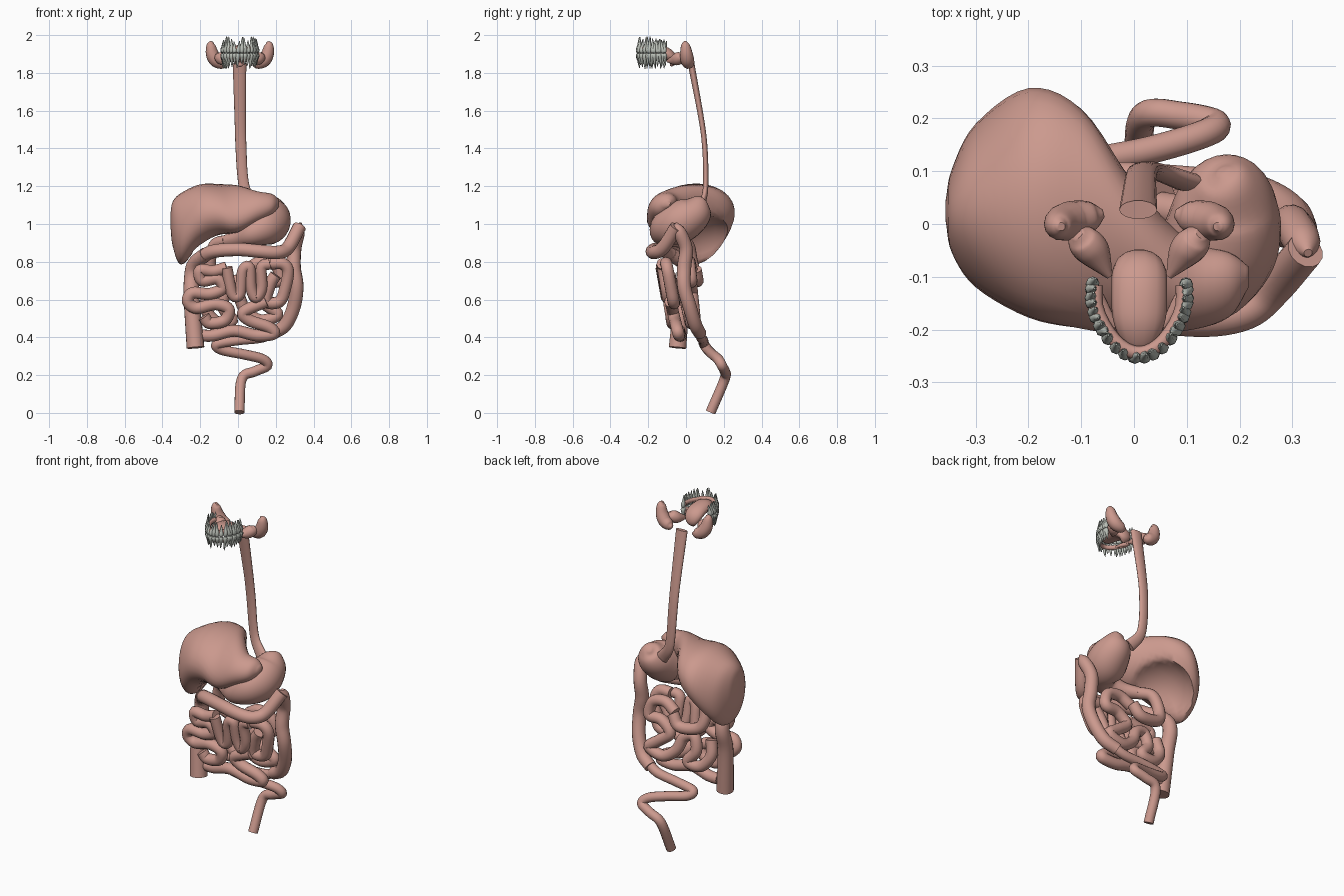
import bpy, bmesh, math, random
from mathutils import Vector

random.seed(4)


def material(name, rgb):
    m = bpy.data.materials.new(name)
    m.diffuse_color = (*rgb, 1)
    return m


FLESH = material("flesh", (0.60, 0.32, 0.27))
ENAMEL = material("enamel", (0.50, 0.53, 0.48))


def spline(pts, steps):
    """Catmull-Rom through tuples of any length."""
    p = [Vector(q) for q in pts]
    p = [2 * p[0] - p[1]] + p + [2 * p[-1] - p[-2]]
    out = []
    for i in range(1, len(p) - 2):
        a, b, c, d = p[i - 1:i + 3]
        for k in range(steps):
            t = k / steps
            out.append(0.5 * (2 * b + (c - a) * t + (2 * a - 5 * b + 4 * c - d) * t ** 2
                              + (3 * b - a - 3 * c + d) * t ** 3))
    return out + [p[-2]]


def skin(bm, rings):
    rows = [[bm.verts.new(v) for v in r] for r in rings]
    n = len(rows[0])
    for a, b in zip(rows, rows[1:]):
        for j in range(n):
            bm.faces.new((a[j], a[(j + 1) % n], b[(j + 1) % n], b[j]))
    bm.faces.new(rows[0][::-1])
    bm.faces.new(rows[-1])


def sweep(bm, pts, r=None, flat=1.0, sides=14, steps=6):
    """Tube along a path; radius is constant or the fourth value of each point."""
    path = spline([(*q, r) if r else q for q in pts], steps)
    pos = [Vector(q[:3]) for q in path]
    u, rings = Vector((1, 0, 0)), []
    for i, c in enumerate(pos):
        t = (pos[min(i + 1, len(pos) - 1)] - pos[max(i - 1, 0)]).normalized()
        u = u - t * u.dot(t)
        if u.length < 1e-3:
            u = t.orthogonal()
        u.normalize()
        w, rad = t.cross(u), max(path[i][3], 0.002)
        rings.append([c + rad * (u * math.cos(a) + w * flat * math.sin(a))
                      for a in (2 * math.pi * j / sides for j in range(sides))])
    skin(bm, rings)


def finish(name, bm, mat=FLESH):
    bmesh.ops.recalc_face_normals(bm, faces=bm.faces[:])
    me = bpy.data.meshes.new(name)
    bm.to_mesh(me)
    bm.free()
    me.materials.append(mat)
    ob = bpy.data.objects.new(name, me)
    bpy.context.collection.objects.link(ob)
    bpy.ops.object.select_all(action='DESELECT')
    ob.select_set(True)
    bpy.context.view_layer.objects.active = ob
    bpy.ops.object.shade_smooth_by_angle(angle=math.radians(50))
    return ob


def tube(name, pts, **kw):
    bm = bmesh.new()
    sweep(bm, pts, **kw)
    return finish(name, bm)


# Liver: tilted oval sections along x (x, y, z, depth radius, height radius, tilt)
sections = [(-0.357, .025, 1.02, .02, .04, 0), (-0.345, .025, 1.0, .08, .12, 0),
            (-0.30, .035, .975, .155, .19, 0), (-0.2, .04, 1.045, .218, .165, 4),
            (-0.1, .01, 1.075, .212, .132, 12), (0, -.065, 1.08, .16, .10, 36),
            (0.1, -.115, 1.09, .095, .075, 40), (0.18, -.115, 1.105, .065, .05, 30),
            (0.218, -.10, 1.11, .02, .015, 30)]
rings = []
for x, y, z, a, b, tilt in spline(sections, 5):
    th, ring = math.radians(tilt), []
    for j in range(28):
        s = 2 * math.pi * j / 28
        p, q = a * math.cos(s), b * math.sin(s)
        ring.append(Vector((x, y + p * math.cos(th) - q * math.sin(th),
                            z + p * math.sin(th) + q * math.cos(th))))
    rings.append(ring)
hollow, reach = Vector((-0.06, 0.12, 0.82)), 0.22
for ring in rings:
    for v in ring:
        d = v - hollow
        if d.length < reach and v.x > -0.29:
            v[:] = hollow + d.normalized() * reach
bm = bmesh.new()
skin(bm, rings)
finish("liver", bm)

# Stomach, gullet and duodenum
tube("stomach", [(.17, .10, 1.125, .01), (.175, .085, 1.11, .055), (.175, .045, 1.06, .095),
                 (.165, -.03, 1.01, .112), (.13, -.095, .98, .098), (.075, -.12, .95, .068),
                 (.01, -.09, .925, .045), (-.06, -.04, .91, .034)], sides=24)
tube("gullet", [(.008, .027, 1.85, .036), (.012, .082, 1.55, .03), (.016, .1, 1.4, .029),
                (.025, .105, 1.25, .028), (.045, .10, 1.16, .03), (.10, .08, 1.09, .035)],
     flat=0.5)
tube("duodenum", [(-.06, -.04, .91), (-.12, .01, .89), (-.15, .03, .8), (-.12, .05, .72),
                  (0, .06, .70), (.05, .05, .76)], r=.033)

# Large intestine
tube("ascending_colon", [(-.225, -.045, .345, .047), (-.245, -.02, .6, .042),
                         (-.245, .01, .72, .04), (-.23, -.01, .79, .038),
                         (-.17, -.08, .84, .038)], sides=18)
tube("transverse_colon", [(-.2, -.05, .82), (-.13, -.11, .855), (0, -.16, .865),
                          (.12, -.178, .855), (.21, -.165, .85), (.265, -.12, .875),
                          (.325, -.05, .985)], r=.036)
tube("descending_colon", [(.33, -.055, 1.005, .008), (.32, -.035, .96, .034), (.30, 0, .87, .036),
                          (.295, -.01, .77, .038), (.31, -.01, .67, .037), (.295, .02, .56, .037),
                          (.25, .05, .465, .036), (.18, .075, .42, .034)])
tube("sigmoid_colon", [(.21, .065, .44), (.13, .08, .40), (0, .09, .385), (-.11, .095, .365),
                       (-.09, .115, .335), (.03, .14, .31), (.13, .17, .285), (.155, .19, .25),
                       (.09, .205, .22), (.02, .205, .18), (.007, .13, .003)], r=.027)


# Small intestine coils: drawn flat in x and z, on a depth that leans forward at the top
def coil(part, y0, y1, pts, r=.032):
    n = len(pts) - 1
    tube("small_intestine_" + part,
         [(x, y0 + (y1 - y0) * i / n - .17 * (z - .58), z) for i, (x, z) in enumerate(pts)], r=r)


coil("left", -.085, -.09, [(-.06, .77), (-.13, .75), (-.20, .755), (-.19, .70), (-.11, .71),
                           (-.08, .66), (-.15, .63), (-.24, .635), (-.265, .59), (-.22, .555),
                           (-.12, .575), (-.05, .55), (-.07, .49), (-.15, .475), (-.18, .51)])
coil("middle", -.10, -.09, [(-.06, .77), (-.03, .63), (.01, .63), (.025, .75), (.06, .77),
                            (.07, .66), (.095, .61), (.125, .66), (.125, .77), (.17, .79)], .03)
coil("right", -.07, -.06, [(.17, .79), (.235, .79), (.265, .75), (.25, .66), (.22, .59),
                           (.15, .59), (.17, .68), (.2, .73)])
coil("lower", -.08, -.055, [(.15, .59), (.03, .535), (.06, .49), (.16, .455), (.19, .42),
                            (.10, .41), (-.02, .435), (-.13, .41), (-.20, .41)])
coil("back", .06, .0, [(.05, .76), (.12, .8), (.2, .78), (.22, .70), (.14, .69), (.08, .63),
                       (.15, .57), (.21, .52), (.12, .49), (.04, .54), (0, .62), (-.06, .64),
                       (-.08, .56), (-.03, .49), (-.11, .48), (-.17, .55), (-.16, .64)])

# Mouth parts sit slightly off the centre line
MX = .01
tube("tongue", [(MX, -.238, 1.91, .012), (MX, -.225, 1.912, .032), (MX, -.18, 1.918, .05),
                (MX, -.12, 1.91, .053), (MX, -.085, 1.89, .05), (MX, -.07, 1.86, .036),
                (MX, -.08, 1.835, .01)], flat=0.6)


# Teeth and gums on a U-shaped arch
def arch(a, scale=1.0):
    return Vector((MX + scale * (.074 * math.sin(a) + .012 * math.sin(a) ** 5),
                   -.135 - .113 * scale * math.cos(a), 0))


for jaw, up in (("upper", 1), ("lower", -1)):
    mid = 1.905
    tube(jaw + "_gum", [(*arch(math.radians(a), .97)[:2], mid + up * .024)
                        for a in range(-100, 101, 20)], r=.013, sides=8, steps=2)
    bm = bmesh.new()
    for i in range(16):
        a = math.radians(-98 + 196 * i / 15)
        base, molar = arch(a), abs(a) > 0.95
        out = Vector((math.sin(a), -math.cos(a), 0))
        along = Vector((math.cos(a), math.sin(a), 0))
        tall = random.uniform(.055, .09) if up > 0 else random.uniform(.055, .083)
        lean = random.uniform(-.008, .008)
        for side in ((-1, 1) if molar else (0,)):
            pts = []
            for f, r in ((0, .008), (.12, .0125), (.32, .012), (.5, .008), (.8, .005), (1, .001)):
                p = base + along * (side * .006 * (.6 + f) + lean * f) + out * (.006 - .006 * f)
                pts.append((p.x, p.y, mid + up * (.001 + tall * f), r))
            sweep(bm, pts, sides=8, steps=2)
    finish(jaw + "_teeth", bm, ENAMEL)


# Salivary glands, mirrored on both sides
def glands(name, pts):
    for s, side in ((-1, "right"), (1, "left")):
        tube(side + name, [(MX + s * x, y, z, r) for x, y, z, r in pts])


glands("_ear_gland", [(.148, -.005, 1.966, .008), (.153, -.003, 1.945, .024),
                      (.146, .002, 1.90, .034), (.125, .008, 1.865, .036),
                      (.09, .015, 1.848, .028), (.068, .02, 1.845, .008)])
glands("_jaw_gland", [(.118, -.018, 1.90, .012), (.108, -.03, 1.885, .03),
                      (.085, -.055, 1.87, .031), (.056, -.1, 1.862, .006)])
glands("_tongue_gland", [(.09, -.125, 1.90, .006), (.08, -.14, 1.885, .014),
                         (.045, -.195, 1.875, .005)])
